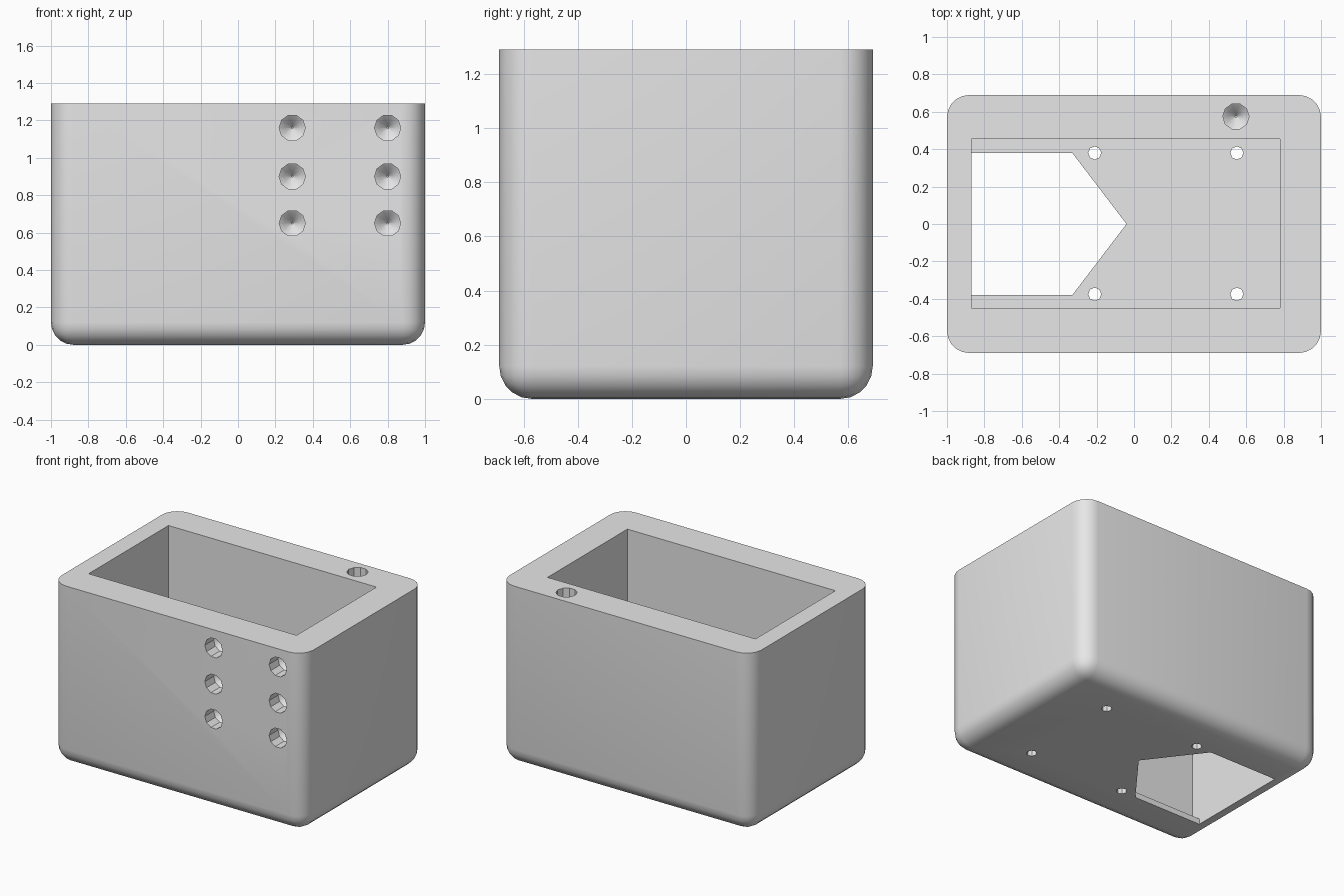
import bpy, bmesh
from math import pi, cos, sin, radians
from mathutils import Matrix, Vector

cube = bpy.data.objects.get("Cube")
if cube:
    bpy.data.objects.remove(cube, do_unlink=True)

grey = bpy.data.materials.new("light_grey")
grey.use_nodes = True
grey.diffuse_color = (0.8, 0.8, 0.8, 1)
grey.node_tree.nodes["Principled BSDF"].inputs["Base Color"].default_value = (0.8, 0.8, 0.8, 1)

WIDTH, DEPTH, HEIGHT = 2.0, 1.38, 1.29
FLOOR, RADIUS = 0.04, 0.12


def make_object(name, bm):
    bmesh.ops.recalc_face_normals(bm, faces=bm.faces)
    mesh = bpy.data.meshes.new(name)
    bm.to_mesh(mesh)
    bm.free()
    mesh.materials.append(grey)
    obj = bpy.data.objects.new(name, mesh)
    bpy.context.collection.objects.link(obj)
    return obj


def prism(name, outline, low, high):
    """Extrude a flat outline between two heights."""
    bm = bmesh.new()
    face = bm.faces.new([bm.verts.new((x, y, low)) for x, y in outline])
    new = bmesh.ops.extrude_face_region(bm, geom=[face])["geom"]
    verts = [v for v in new if isinstance(v, bmesh.types.BMVert)]
    bmesh.ops.translate(bm, verts=verts, vec=(0, 0, high - low))
    return make_object(name, bm)


def bore(name, profile, sides, matrix):
    """Turned cutter pointing down its local z; profile holds (radius, z)."""
    bm = bmesh.new()
    rings = [[bm.verts.new((r * cos(2 * pi * i / sides), r * sin(2 * pi * i / sides), z))
              for i in range(sides)] for r, z in profile]
    for a, b in zip(rings, rings[1:]):
        for i in range(sides):
            j = (i + 1) % sides
            bm.faces.new((a[i], a[j], b[j], b[i]))
    bm.faces.new(rings[0])
    bm.faces.new(rings[-1])
    bmesh.ops.transform(bm, matrix=matrix, verts=bm.verts)
    return make_object(name, bm)


# Outer block: rounded upright and bottom edges, sharp rim
bm = bmesh.new()
bmesh.ops.create_cube(bm, size=1)
bmesh.ops.scale(bm, vec=(WIDTH, DEPTH, HEIGHT), verts=bm.verts)
bmesh.ops.translate(bm, vec=(0, 0, HEIGHT / 2), verts=bm.verts)
edges = [e for e in bm.edges if min(v.co.z for v in e.verts) < 0.01]
bmesh.ops.bevel(bm, geom=edges, offset=RADIUS, segments=5, profile=0.5,
                affect='EDGES', clamp_overlap=True)
housing = make_object("housing", bm)

# Inner cavity and the pointed opening in the floor
cutters = [
    prism("cavity_cutter", [(-0.87, -0.45), (0.78, -0.45), (0.78, 0.455), (-0.87, 0.455)],
          FLOOR, HEIGHT + 0.2),
    prism("floor_opening_cutter",
          [(-0.87, -0.38), (-0.33, -0.38), (-0.04, 0), (-0.33, 0.38), (-0.87, 0.38)],
          -0.1, FLOOR + 0.1),
]

# Small through holes in the floor
for x in (-0.21, 0.55):
    for y in (-0.375, 0.38):
        cutters.append(bore("floor_hole_cutter", [(0.035, 0.2), (0.035, -0.1)], 8,
                            Matrix.Translation((x, y, 0))))

# Stepped blind holes in the front wall and one in the rim
blind = [(0.07, 0.05), (0.07, -0.1), (0.045, -0.12), (0.005, -0.17)]
into_front = Matrix.Rotation(radians(90), 4, 'X')
for x in (0.29, 0.80):
    for z in (0.65, 0.90, 1.16):
        cutters.append(bore("front_hole_cutter", blind, 10,
                            Matrix.Translation((x, -DEPTH / 2, z)) @ into_front))
cutters.append(bore("rim_hole_cutter", blind, 10,
                    Matrix.Translation((0.545, 0.575, HEIGHT))))

# Cut everything out, then discard the cutters
bpy.context.view_layer.objects.active = housing
for cutter in cutters:
    cutter.hide_render = True
    mod = housing.modifiers.new("cut", 'BOOLEAN')
    mod.operation = 'DIFFERENCE'
    mod.solver = 'EXACT'
    mod.object = cutter
    bpy.ops.object.modifier_apply(modifier=mod.name)
    bpy.data.objects.remove(cutter, do_unlink=True)

bpy.ops.object.select_all(action='DESELECT')
housing.select_set(True)
bpy.ops.object.shade_smooth_by_angle(angle=radians(30))
